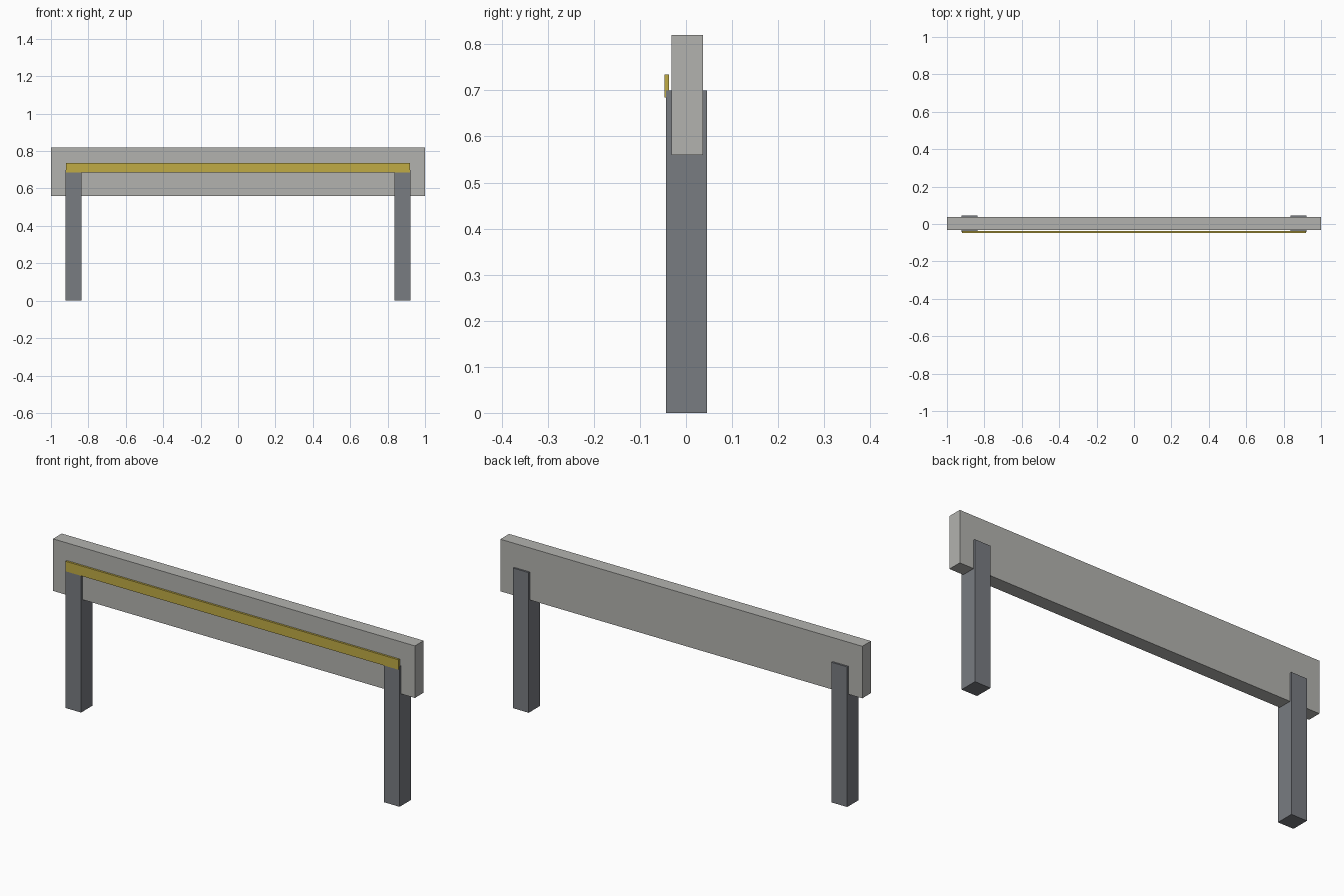
import bpy

default = bpy.data.objects.get("Cube")
if default:
    bpy.data.objects.remove(default, do_unlink=True)


def material(name, rgb):
    mat = bpy.data.materials.new(name)
    mat.use_nodes = True
    colour = (*rgb, 1.0)
    mat.diffuse_color = colour
    mat.node_tree.nodes["Principled BSDF"].inputs["Base Color"].default_value = colour
    return mat


def box(name, low, high, mat):
    """Axis-aligned box between two opposite corners."""
    bpy.ops.mesh.primitive_cube_add(size=1)
    obj = bpy.context.object
    obj.name = name
    for vert in obj.data.vertices:
        vert.co = [b if c > 0 else a for a, b, c in zip(low, high, vert.co)]
    obj.data.materials.append(mat)
    return obj


concrete = material("light grey", (0.45, 0.45, 0.43))
steel = material("dark grey", (0.19, 0.20, 0.22))
yellow = material("yellow", (0.53, 0.41, 0.06))

# Horizontal barrier beam
box("beam", (-1, -0.032, 0.56), (1, 0.037, 0.82), concrete)

# Two posts, one near each end, slightly deeper than the beam
for side, x in (("right", -0.88), ("left", 0.88)):
    box(side + "_post", (x - 0.043, -0.043, 0), (x + 0.043, 0.046, 0.70), steel)

# Marking strip standing just off the front of the beam
box("front_strip", (-0.92, -0.047, 0.685), (0.92, -0.037, 0.735), yellow)
